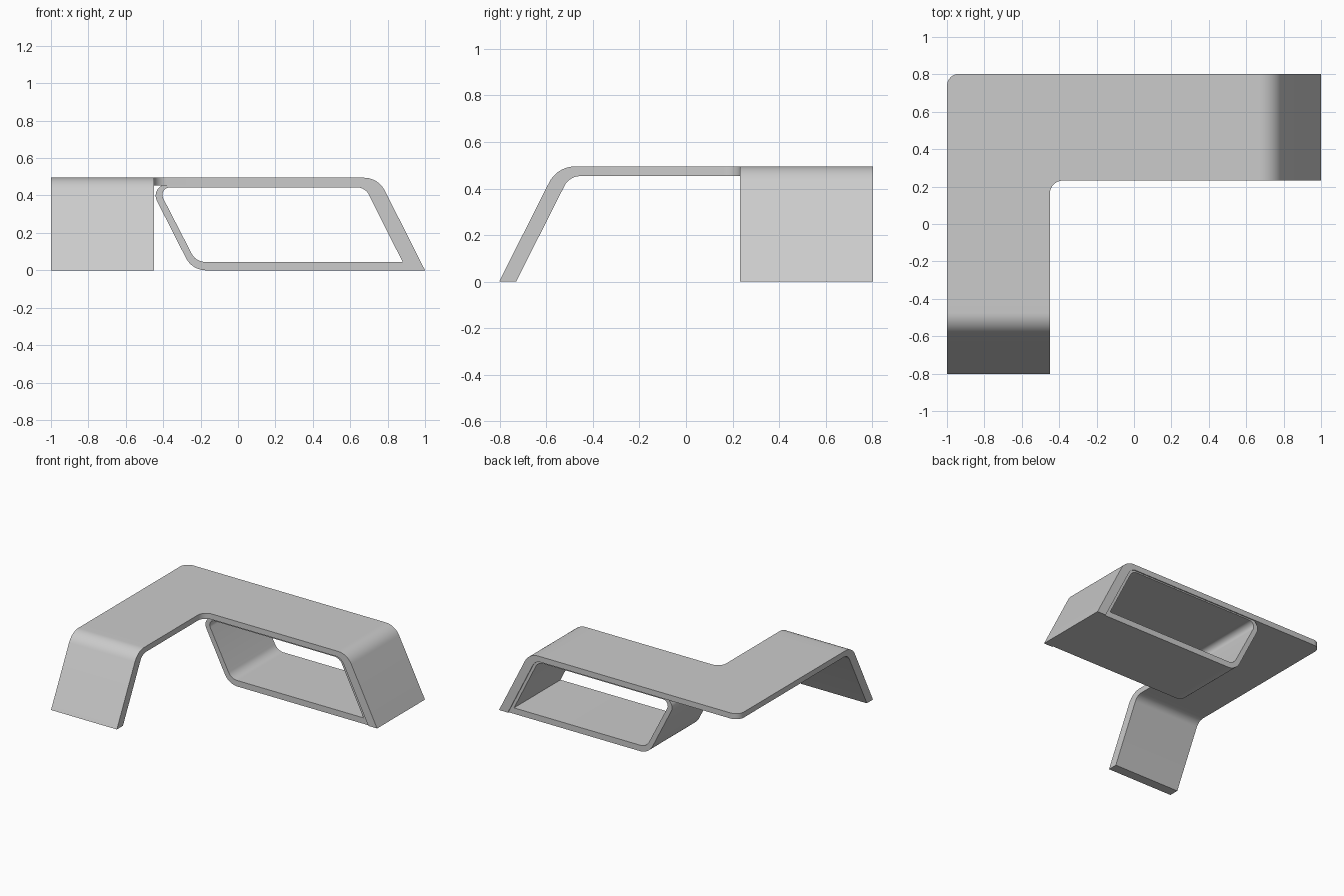
import bpy, bmesh, math
from mathutils import Vector

if "Cube" in bpy.data.objects:
    bpy.data.objects.remove(bpy.data.objects["Cube"])

H, UNDER = 0.495, 0.453      # top and underside of the slab
Y0, Y1 = 0.232, 0.803        # width range of the right arm
X0, X1 = -1.0, -0.45         # width range of the front arm
REACH = 0.4                  # length of each bent end section


def fillet(points, seg=10):
    """Closed 2D loop from (x, y, radius) corners, rounded where radius > 0."""
    out, n = [], len(points)
    for i, (x, y, r) in enumerate(points):
        p = Vector((x, y))
        if r == 0:
            out.append(p)
            continue
        a = (Vector(points[i - 1][:2]) - p).normalized()
        b = (Vector(points[(i + 1) % n][:2]) - p).normalized()
        half = a.angle(b) / 2
        c = p + (a + b).normalized() * (r / math.sin(half))
        t = r / math.tan(half)
        s, e = p + a * t - c, p + b * t - c
        sweep = s.angle(e)
        for k in range(seg + 1):
            f = k / seg
            v = (s * math.sin((1 - f) * sweep) + e * math.sin(f * sweep)) / math.sin(sweep)
            out.append(c + v)
    return out


def prism(bm, loop, place, lo, hi, open_edges=()):
    """Extrude a loop; place(u, v, w) maps to 3D. open_edges get no wall."""
    a = [bm.verts.new(place(p.x, p.y, lo)) for p in loop]
    b = [bm.verts.new(place(p.x, p.y, hi)) for p in loop]
    bm.faces.new(a)
    bm.faces.new(b[::-1])
    n = len(loop)
    for i in range(n):
        if i not in open_edges:
            j = (i + 1) % n
            bm.faces.new((a[i], b[i], b[j], a[j]))


def finish(bm, name):
    bmesh.ops.remove_doubles(bm, verts=bm.verts, dist=1e-4)
    bmesh.ops.recalc_face_normals(bm, faces=bm.faces)
    mesh = bpy.data.meshes.new(name)
    bm.to_mesh(mesh)
    bm.free()
    ob = bpy.data.objects.new(name, mesh)
    bpy.context.collection.objects.link(ob)
    bpy.ops.object.select_all(action='DESELECT')
    ob.select_set(True)
    bpy.context.view_layer.objects.active = ob
    bpy.ops.object.shade_smooth_by_angle(angle=math.radians(30))


# L-shaped slab, flat part
bm = bmesh.new()
xe, ye = 1 - REACH, -0.803 + REACH
plate = fillet([(X0, ye, 0), (X1, ye, 0), (X1, Y0, 0.07), (xe, Y0, 0),
                (xe, Y1, 0), (X0, Y1, 0.065)])
right_edge = next(i for i, p in enumerate(plate) if abs(p.x - xe) < 1e-6)
prism(bm, plate, lambda u, v, w: (u, v, w), UNDER, H, (0, right_edge))

# Bent ends with slanted legs, u is measured from the foot
leg = fillet([(-REACH, UNDER, 0), (-REACH, H, 0), (-0.25, H, 0.125), (0, 0, 0),
              (-0.073, 0, 0), (-0.302, UNDER, 0.075)])
prism(bm, leg, lambda u, v, w: (1 + u, w, v), Y0, Y1, (0,))
prism(bm, leg, lambda u, v, w: (w, -0.803 - u, v), X0, X1, (0,))
finish(bm, "desk_top_with_legs")

# Open shelf tube below the right arm
outer = fillet([(-0.245, 0, 0.12), (-0.478, UNDER + 0.006, 0.06),
                (0.703, UNDER + 0.006, 0.08), (0.933, 0, 0)])
inner = fillet([(-0.225, 0.045, 0.08), (-0.43, 0.443, 0.04),
                (0.68, 0.443, 0.07), (0.88, 0.045, 0)])
bm = bmesh.new()
ends = (Y0 + 0.008, Y1 - 0.008)
o, i_ = ([[bm.verts.new((p.x, y, p.y)) for p in loop] for y in ends]
         for loop in (outer, inner))
rings = [o[0], o[1], i_[1], i_[0]]
n = len(outer)
for r in range(4):
    a, b = rings[r], rings[(r + 1) % 4]
    for k in range(n):
        m = (k + 1) % n
        bm.faces.new((a[k], a[m], b[m], b[k]))
finish(bm, "shelf_tube")
